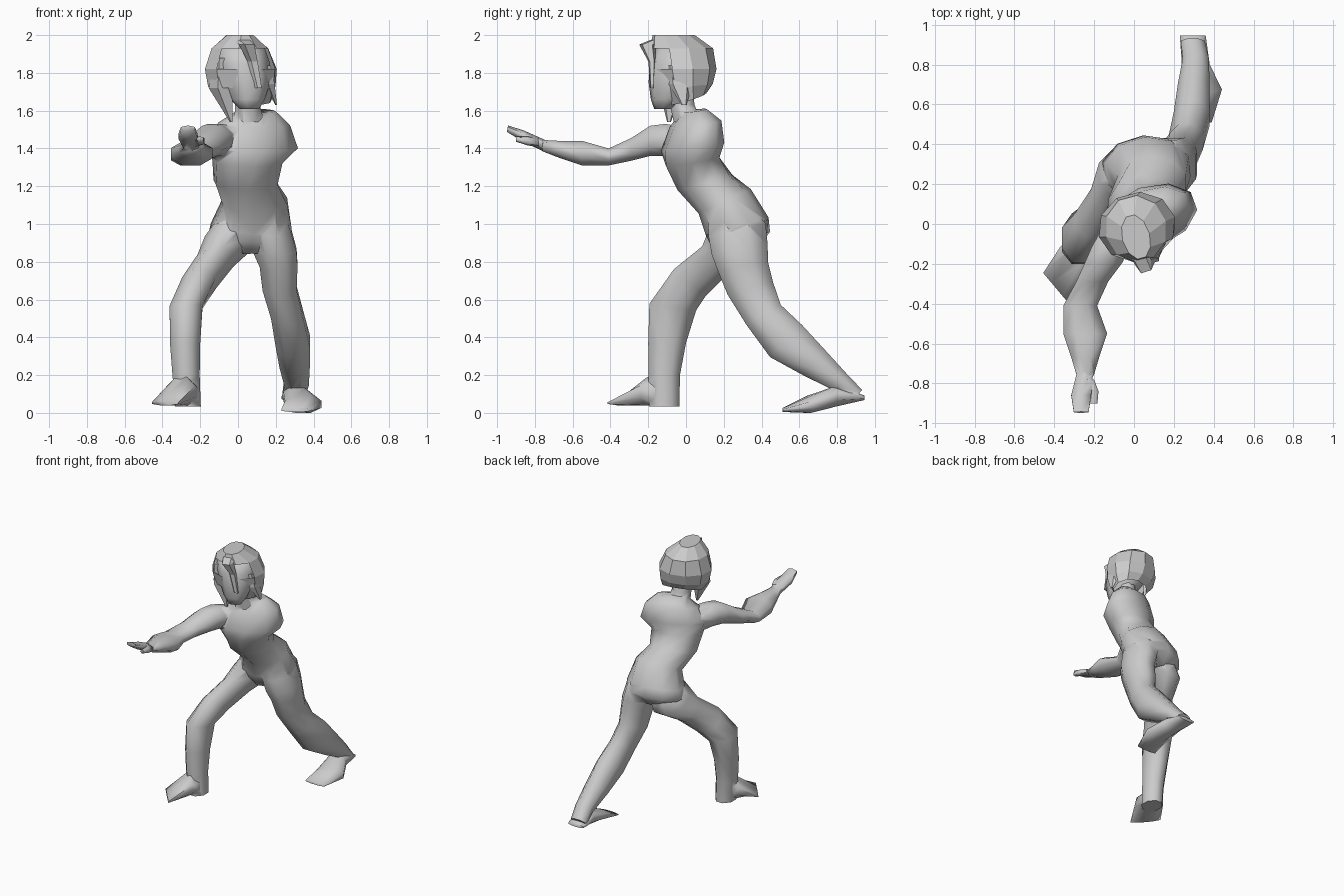
import bpy, bmesh, math
from mathutils import Vector


def shade(ob, angle):
    bpy.ops.object.select_all(action='DESELECT')
    ob.select_set(True)
    bpy.context.view_layer.objects.active = ob
    bpy.ops.object.shade_smooth_by_angle(angle=math.radians(angle))


def loft(name, rings, sides=8, smooth=True, drop=None, spin=0.5):
    """Skin rings of (x, y, z, half width, half depth, tilt, yaw)."""
    bm = bmesh.new()
    fit = 1 / math.cos(math.pi / sides) if spin and sides > 5 else 1
    loops = []
    for r in rings:
        x, y, z, hw, hd, tilt, yaw = (tuple(r) + (0, 0))[:7]
        t, w = math.radians(tilt), math.radians(yaw)
        u = Vector((math.cos(w), math.sin(w), 0))
        v = Vector((-math.sin(w) * math.cos(t), math.cos(w) * math.cos(t), math.sin(t)))
        loop = []
        for i in range(sides):
            a = 2 * math.pi * (i + spin) / sides
            loop.append(bm.verts.new(Vector((x, y, z)) + fit * (u * hw * math.cos(a) + v * hd * math.sin(a))))
        loops.append(loop)
    for a, b in zip(loops, loops[1:]):
        for i in range(sides):
            j = (i + 1) % sides
            bm.faces.new((a[i], a[j], b[j], b[i]))
    bm.faces.new(loops[0])
    bm.faces.new(loops[-1])
    bmesh.ops.recalc_face_normals(bm, faces=bm.faces[:])
    if drop:
        bmesh.ops.delete(bm, geom=[f for f in bm.faces if drop(f)], context='FACES')
    mesh = bpy.data.meshes.new(name)
    bm.to_mesh(mesh)
    bm.free()
    ob = bpy.data.objects.new(name, mesh)
    bpy.context.collection.objects.link(ob)
    if smooth:
        shade(ob, 75)
    return ob


# Torso, leaning forward and twisting towards the raised arm
body = loft("body", [
    (0.05, 0.28, 0.86, 0.12, 0.10, 10),
    (0.06, 0.285, 0.93, 0.215, 0.155, 10, 5),
    (0.07, 0.27, 0.99, 0.21, 0.165, 15, 5),
    (0.09, 0.205, 1.12, 0.17, 0.145, 25),
    (0.04, 0.10, 1.22, 0.165, 0.145, 15, 8),
    (0.05, 0.035, 1.33, 0.18, 0.14, 10, 15),
    (0.08, 0.035, 1.41, 0.235, 0.15, 10, 20),
    (0.085, 0.05, 1.53, 0.19, 0.12, 10, 22),
    (0.10, 0.04, 1.60, 0.10, 0.06, 10, 22)], sides=10)
parts = [loft("neck", [
    (0.06, 0.01, 1.54, 0.08, 0.075),
    (0.05, -0.02, 1.63, 0.065, 0.065),
    (0.05, -0.03, 1.72, 0.06, 0.065)])]

# Raised arm, with hand and thumb
parts.append(loft("raised_arm", [
    (-0.05, 0.01, 1.42, 0.09, 0.09, 90),
    (-0.12, -0.11, 1.445, 0.09, 0.085, 90),
    (-0.15, -0.19, 1.44, 0.095, 0.08, 90),
    (-0.21, -0.29, 1.395, 0.08, 0.06, 90),
    (-0.27, -0.41, 1.355, 0.085, 0.045, 90),
    (-0.245, -0.55, 1.375, 0.11, 0.065, 90),
    (-0.245, -0.67, 1.395, 0.07, 0.045, 90),
    (-0.245, -0.76, 1.415, 0.043, 0.03, 90)]))
parts.append(loft("hand", [
    (-0.245, -0.74, 1.41, 0.04, 0.028, 90),
    (-0.265, -0.86, 1.465, 0.05, 0.025, 80),
    (-0.265, -0.945, 1.505, 0.037, 0.015, 80)], sides=6))
parts.append(loft("thumb", [
    (-0.225, -0.78, 1.43, 0.03, 0.025, 90),
    (-0.20, -0.84, 1.44, 0.027, 0.025, 90),
    (-0.20, -0.90, 1.45, 0.02, 0.015, 90)], sides=5))

# Rear leg, stretched back
parts.append(loft("rear_leg", [
    (0.15, 0.22, 1.08, 0.09, 0.11, 20),
    (0.17, 0.27, 0.97, 0.11, 0.155, 12),
    (0.195, 0.285, 0.86, 0.115, 0.15, 10),
    (0.215, 0.30, 0.78, 0.10, 0.135, 10),
    (0.22, 0.34, 0.66, 0.09, 0.125, 15),
    (0.26, 0.41, 0.52, 0.085, 0.105, 30),
    (0.29, 0.53, 0.38, 0.09, 0.12, 45),
    (0.30, 0.68, 0.265, 0.08, 0.088, 50),
    (0.31, 0.82, 0.16, 0.065, 0.055, 50),
    (0.295, 0.91, 0.095, 0.06, 0.035, 50)]))
parts.append(loft("rear_foot", [
    (0.295, 0.945, 0.08, 0.065, 0.012, 90),
    (0.31, 0.80, 0.09, 0.07, 0.055, 90),
    (0.345, 0.65, 0.045, 0.10, 0.045, 90, 15),
    (0.31, 0.51, 0.015, 0.08, 0.01, 90)]))

# Front leg, bent at the knee
parts.append(loft("front_leg", [
    (0.0, 0.265, 0.99, 0.12, 0.13, -25),
    (-0.045, 0.255, 0.905, 0.13, 0.15, -30),
    (-0.12, 0.15, 0.805, 0.095, 0.10, -50),
    (-0.205, 0.02, 0.69, 0.09, 0.11, -40),
    (-0.275, -0.07, 0.56, 0.087, 0.125, -8),
    (-0.28, -0.10, 0.37, 0.08, 0.10),
    (-0.275, -0.115, 0.20, 0.072, 0.083),
    (-0.265, -0.115, 0.035, 0.068, 0.08)]))
parts.append(loft("front_foot", [
    (-0.255, -0.085, 0.10, 0.06, 0.065, 90, -35),
    (-0.30, -0.18, 0.115, 0.095, 0.075, 90, -40),
    (-0.385, -0.33, 0.052, 0.11, 0.012, 90, -50)]))

# Merge the limbs into one continuous skin
bpy.context.view_layer.objects.active = body
for part in parts:
    mod = body.modifiers.new("merge", 'BOOLEAN')
    mod.operation, mod.solver, mod.object = 'UNION', 'EXACT', part
    with bpy.context.temp_override(object=body, active_object=body):
        bpy.ops.object.modifier_apply(modifier=mod.name)
    bpy.data.objects.remove(part)
shade(body, 75)

# Face
loft("head", [
    (0.06, -0.12, 1.61, 0.05, 0.045, 0, 15),
    (0.05, -0.09, 1.66, 0.085, 0.09, 0, 15),
    (0.04, -0.05, 1.75, 0.12, 0.14, 0, 15),
    (0.02, -0.04, 1.85, 0.14, 0.14, 0, 15),
    (0.01, -0.03, 1.94, 0.12, 0.12, 0, 15)])


# Faceted hair cap, open over the face and underneath
def face_opening(f):
    c = f.calc_center_median()
    return f.normal.z < -0.9 or (c.z < 1.88 and c.y < -0.11 and -0.05 < c.x < 0.17)


loft("hair_cap", [
    (0.035, 0.0, 1.66, 0.15, 0.11, 18, 15),
    (0.02, -0.01, 1.73, 0.185, 0.15, 5, 15),
    (0.015, -0.015, 1.82, 0.197, 0.175, 0, 15),
    (0.01, -0.025, 1.93, 0.155, 0.17, 0, 15),
    (0.01, -0.065, 2.00, 0.07, 0.115, 0, 15)], sides=10, smooth=False, drop=face_opening, spin=0)

# Hanging locks: long side lock, far side lock and pointed fringe
loft("long_side_lock", [
    (-0.08, -0.085, 1.88, 0.06, 0.07),
    (-0.085, -0.08, 1.72, 0.07, 0.07),
    (-0.035, -0.09, 1.54, 0.008, 0.01)], sides=5, smooth=False)
loft("short_side_lock", [
    (0.14, -0.04, 1.84, 0.04, 0.07),
    (0.17, -0.03, 1.74, 0.03, 0.065),
    (0.202, -0.01, 1.63, 0.005, 0.015)], sides=5, smooth=False)
loft("fringe_tuft", [
    (0.02, -0.14, 1.975, 0.05, 0.05),
    (0.05, -0.205, 1.95, 0.045, 0.045),
    (0.08, -0.18, 1.86, 0.03, 0.02),
    (0.11, -0.18, 1.72, 0.02, 0.01)], sides=5, smooth=False)
